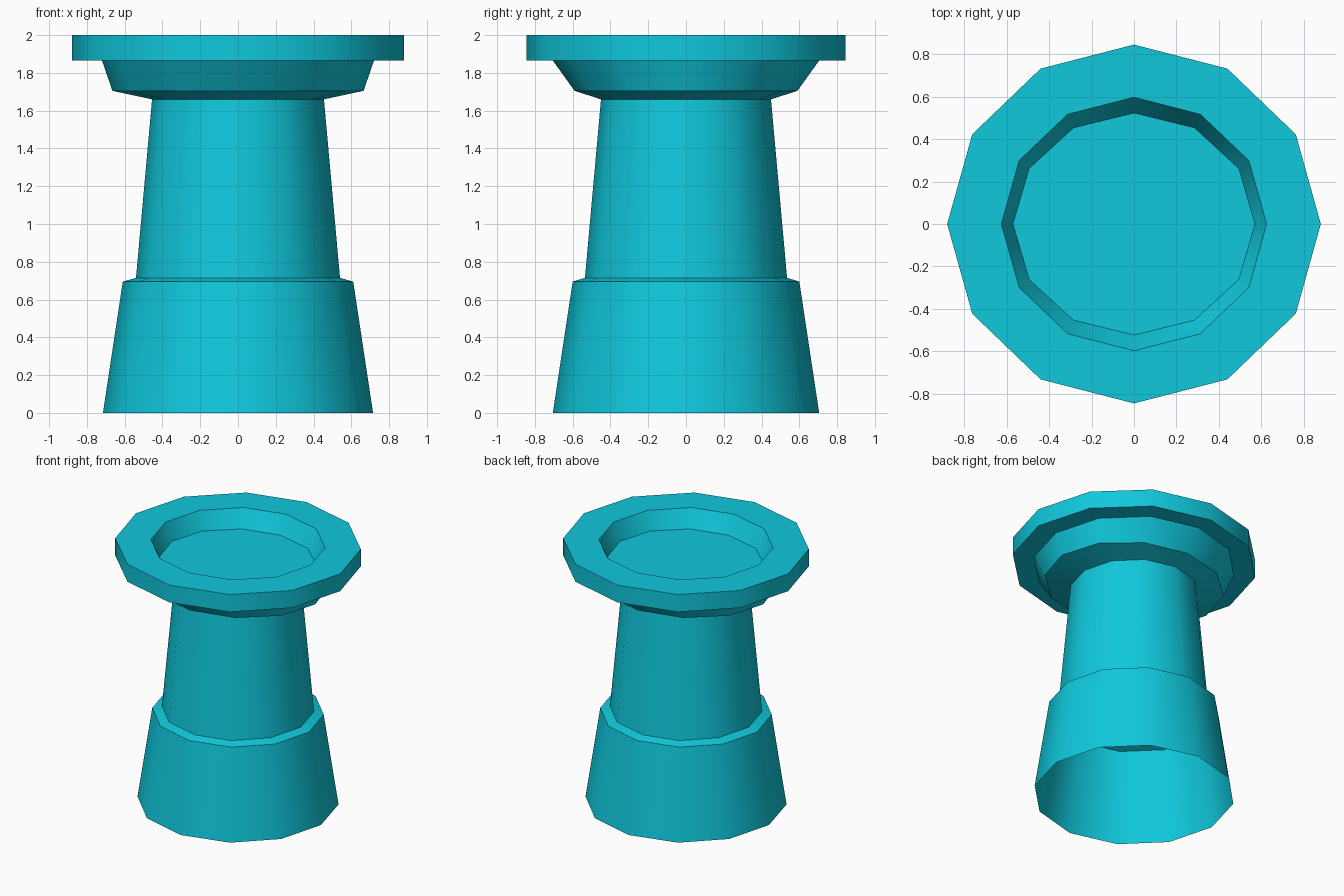
import bpy
import bmesh
import math

if "Cube" in bpy.data.objects:
    bpy.data.objects.remove(bpy.data.objects["Cube"])

SIDES = 12

turquoise = bpy.data.materials.new("turquoise")
turquoise.diffuse_color = (0.005, 0.58, 0.72, 1.0)
turquoise.use_nodes = True
turquoise.node_tree.nodes["Principled BSDF"].inputs["Base Color"].default_value = turquoise.diffuse_color


def lathe(name, profile, cap_end=False):
    """Join 12-sided oval rings, each given as (x radius, y radius, height)."""
    bm = bmesh.new()
    rings = []
    for rx, ry, z in profile:
        angles = [2 * math.pi * i / SIDES for i in range(SIDES)]
        rings.append([bm.verts.new((rx * math.cos(a), ry * math.sin(a), z)) for a in angles])
    for low, high in zip(rings, rings[1:]):
        for i in range(SIDES):
            j = (i + 1) % SIDES
            bm.faces.new((low[i], low[j], high[j], high[i]))
    if cap_end:
        bm.faces.new(rings[-1])
    mesh = bpy.data.meshes.new(name)
    bm.to_mesh(mesh)
    bm.free()
    mesh.materials.append(turquoise)
    obj = bpy.data.objects.new(name, mesh)
    bpy.context.collection.objects.link(obj)
    bpy.ops.object.select_all(action='DESELECT')
    obj.select_set(True)
    bpy.context.view_layer.objects.active = obj
    bpy.ops.object.shade_smooth_by_angle(angle=math.radians(35))
    return obj


# Hollow flared foot with its sloping ledge, open underneath
lathe("pedestal_base", [(0.715, 0.705, 0), (0.61, 0.60, 0.695), (0.54, 0.535, 0.715)])

# Tapered column
lathe("column", [(0.54, 0.535, 0.715), (0.455, 0.45, 1.66)])

# Bowl: underside, collar, wide rim and sunken floor
lathe("basin", [
    (0.455, 0.45, 1.66),
    (0.665, 0.59, 1.705),
    (0.72, 0.705, 1.865),
    (0.88, 0.845, 1.865),
    (0.88, 0.845, 2.0),
    (0.625, 0.597, 2.0),
    (0.57, 0.523, 1.865),
], cap_end=True)
